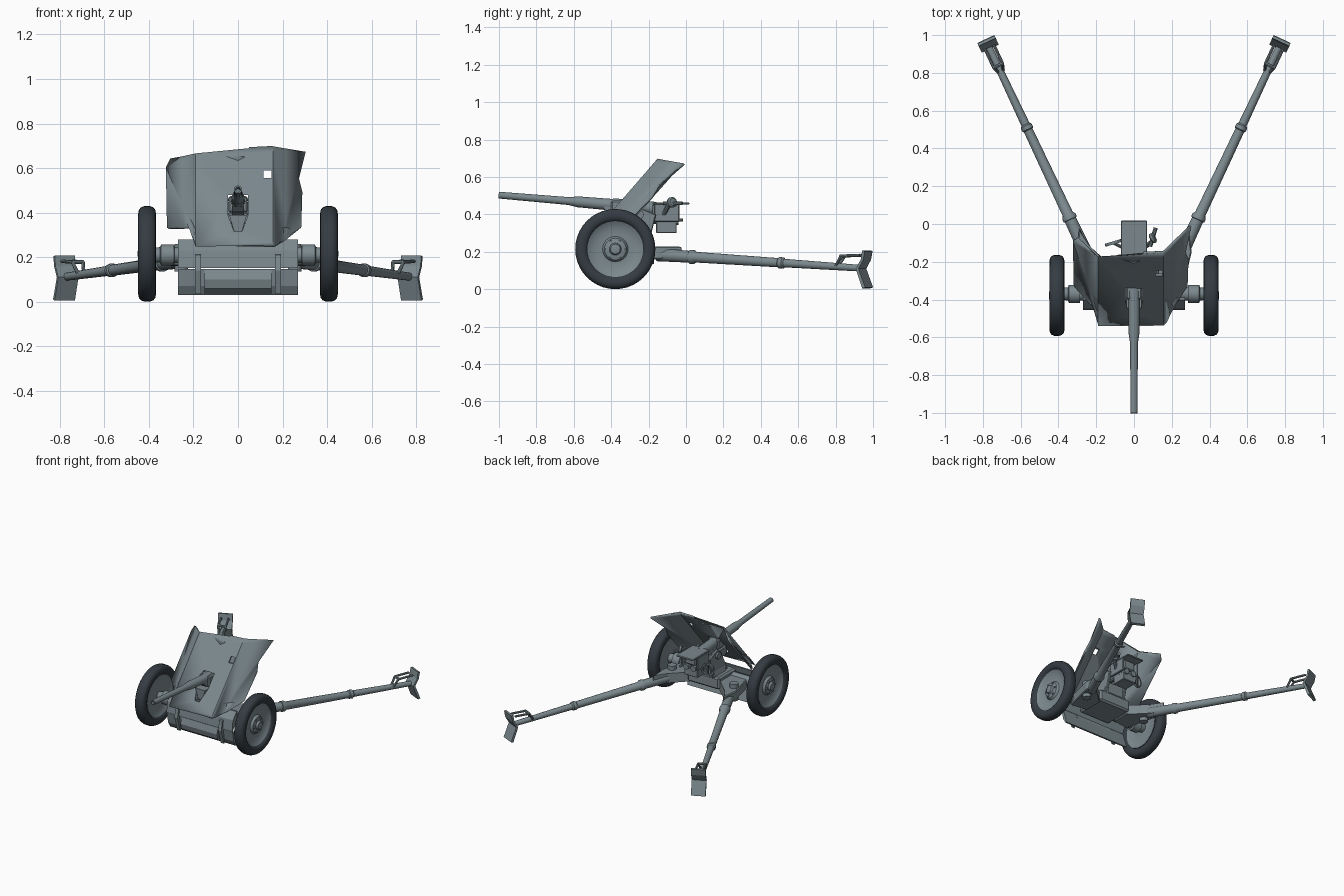
import bpy, bmesh, math
from mathutils import Vector

if "Cube" in bpy.data.objects:
    bpy.data.objects.remove(bpy.data.objects["Cube"])

def material(name, color):
    m = bpy.data.materials.new(name)
    m.diffuse_color = color
    m.use_nodes = True
    m.node_tree.nodes["Principled BSDF"].inputs["Base Color"].default_value = m.diffuse_color
    return m

STEEL = material("grey_steel", (0.2, 0.25, 0.27, 1))
RUBBER = material("dark_rubber", (0.035, 0.045, 0.055, 1))

def finish(name, bm, mat=STEEL, smooth=True):
    bmesh.ops.recalc_face_normals(bm, faces=bm.faces)
    me = bpy.data.meshes.new(name)
    bm.to_mesh(me)
    bm.free()
    ob = bpy.data.objects.new(name, me)
    bpy.context.collection.objects.link(ob)
    me.materials.append(mat)
    if smooth:
        bpy.ops.object.select_all(action='DESELECT')
        ob.select_set(True)
        bpy.context.view_layer.objects.active = ob
        bpy.ops.object.shade_smooth_by_angle(angle=math.radians(35))
    return ob

def lathe(name, origin, direction, profile, seg=16, mat=STEEL, loop=False):
    """Revolve (distance, radius) points around an axis."""
    rot = Vector(direction).to_track_quat('Z', 'Y')
    bm = bmesh.new()
    rings = []
    for d, r in profile:
        rings.append([bm.verts.new(Vector(origin) + rot @ Vector(
            (r * math.cos(2 * math.pi * i / seg), r * math.sin(2 * math.pi * i / seg), d))) for i in range(seg)])
    pairs = list(zip(rings, rings[1:])) + ([(rings[-1], rings[0])] if loop else [])
    for a, b in pairs:
        for i in range(seg):
            j = (i + 1) % seg
            bm.faces.new((a[i], a[j], b[j], b[i]))
    if not loop:
        bm.faces.new(rings[0])
        bm.faces.new(rings[-1])
    return finish(name, bm, mat)

def rod(name, a, b, r1, r2=None, seg=10):
    a, b = Vector(a), Vector(b)
    return lathe(name, a, b - a, [(0, r1), ((b - a).length, r1 if r2 is None else r2)], seg)

def prism(name, pts, origin, u, v, w, width, bevel=0):
    """Extrude a 2D profile (axes u, v) symmetrically along w."""
    u, v, w, o = Vector(u), Vector(v), Vector(w), Vector(origin)
    bm = bmesh.new()
    ends = [[bm.verts.new(o + u * p + v * q + w * k) for p, q in pts] for k in (-width / 2, width / 2)]
    bm.faces.new(ends[0])
    bm.faces.new(ends[1])
    for i in range(len(pts)):
        j = (i + 1) % len(pts)
        bm.faces.new((ends[0][i], ends[0][j], ends[1][j], ends[1][i]))
    if bevel:
        bmesh.ops.bevel(bm, geom=bm.edges[:], offset=bevel, segments=1, affect='EDGES')
    return finish(name, bm, smooth=False)

X, Y, Z = (1, 0, 0), (0, 1, 0), (0, 0, 1)

def box(name, x0, x1, y0, y1, z0, z1, bevel=0.004):
    return prism(name, [(y0, z0), (y1, z0), (y1, z1), (y0, z1)], ((x0 + x1) / 2, 0, 0), Y, Z, X, x1 - x0, bevel)

# Gun shield: flat outline folded back at the wings
outline = [(-.19, .25), (.17, .25), (.17, .33), (.28, .33), (.28, .41), (.285, .49), (.27, .55), (.285, .62),
           (.30, .67), (.15, .695), (.05, .69), (.03, .645), (0, .63), (-.07, .655), (-.19, .66), (-.30, .64),
           (-.32, .60), (-.30, .55), (-.31, .45), (-.315, .33), (-.19, .33)]
bm = bmesh.new()
bm.faces.new([bm.verts.new((x, 0, z)) for x, z in outline])
bmesh.ops.triangulate(bm, faces=bm.faces[:])
for x in (-.25, -.19, .155, .21):
    bmesh.ops.bisect_plane(bm, geom=bm.verts[:] + bm.edges[:] + bm.faces[:], plane_co=(x, 0, 0), plane_no=X)
for v in bm.verts:
    fold = max(0, v.co.x - .155, -.19 - v.co.x)
    v.co.y = -.147 - (.695 - v.co.z) * .87 + fold * 1.1
shield = finish("gun_shield", bm)
solid = shield.modifiers.new("thickness", 'SOLIDIFY')
solid.thickness, solid.offset = .012, 0
cutters = [("sight_cutter", [(.115, .555), (.15, .555), (.15, .59), (.115, .59)]),
           ("barrel_cutter", [(-.018, .315), (.018, .315), (.045, .39), (.045, .48), (-.045, .48), (-.045, .39)])]
for name, pts in cutters:
    c = prism(name, pts, (0, -.3, 0), X, Z, Y, .6)
    c.hide_render = True
    c.hide_set(True)
    b = shield.modifiers.new(name, 'BOOLEAN')
    b.operation, b.object = 'DIFFERENCE', c

# Barrel with stepped sleeve and hollow muzzle
aim = Vector((0, -1, .085)).normalized()
lathe("barrel", (0, -.16, .432), aim,
      [(0, .035), (.22, .035), (.24, .031), (.42, .029), (.47, .021), (.845, .018), (.845, .011), (.74, .011)], 20)

# Cradle trough, mantlet and lower cradle wedge
prism("cradle", [(0, -.055), (.33, -.045), (.36, -.02), (.36, .0), (0, .0)], (0, -.08, .42), aim, Z, X, .056)
box("mantlet", -.043, .043, -.40, -.32, .40, .475, .008)
prism("cradle_wedge", [(-.017, .315), (.017, .315), (.04, .39), (-.04, .39)], (0, -.39, 0), X, Z, Y, .11)

# Breech, recoil guard and gearboxes
box("breech_block", -.045, .045, -.18, -.045, .385, .455, .008)
box("recoil_guard_top", -.07, .07, -.18, .018, .452, .464)
for s in (-1, 1):
    box("recoil_guard_side", s * .064 - .006, s * .064 + .006, -.17, -.035, .36, .456)
    rod("recoil_cylinder", (s * .03, -.30, .375), (s * .03, -.04, .365), .022)
    prism("cradle_cheek", [(-.38, .24), (-.2, .24), (-.16, .40), (-.26, .44), (-.3, .40)], (s * .075, 0, 0), Y, Z, X, .02, .004)
    rod("trunnion", (s * .05, -.25, .40), (s * .1, -.25, .40), .025)
box("elevation_gearbox", -.06, .05, -.16, -.05, .30, .36)
rod("elevation_shaft", (.06, -.17, .37), (.06, -.015, .37), .009)
lathe("elevation_handwheel", (-.11, -.1, .36), (-.3, 1, 0), [(-.008, .045), (.008, .045), (.008, .035), (-.008, .035)], 20, loop=True)
rod("handwheel_axle", (-.05, -.13, .36), (-.11, -.1, .36), .008)
rod("handwheel_spoke", (-.11, -.1, .32), (-.11, -.1, .40), .006)

# Sight on the right of the breech
rod("sight_bracket", (.06, -.12, .40), (.10, -.09, .455), .012)
rod("sight_tube", (.085, -.12, .46), (.115, -.02, .46), .011)
lathe("sight_lens", (.1, -.075, .465), (1, .6, .2), [(-.012, .02), (-.006, .028), (.006, .028), (.012, .02)])

# Saddle and axle
box("saddle", -.13, .13, -.43, -.20, .17, .26, .012)
prism("pedestal", [(-.1, .25), (.1, .25), (.07, .34), (-.07, .34)], (0, -.27, 0), X, Z, Y, .14, .006)
rod("axle", (-.36, -.37, .21), (.36, -.37, .21), .034, seg=16)

# Lower front plates, centre bulge and hinge straps
prism("upper_apron", [(-.455, .152), (-.442, .152), (-.40, .24), (-.39, .28), (-.403, .28), (-.445, .23)], (0, 0, 0), Y, Z, X, .54)
prism("lower_apron", [(-.45, .148), (-.438, .148), (-.40, .03), (-.412, .03), (-.437, .07)], (0, 0, 0), Y, Z, X, .54)
prism("apron_bulge", [(-.449, .145), (-.43, .145), (-.42, .035), (-.452, .06), (-.463, .1)], (0, 0, 0), Y, Z, X, .3)
for s in (-1, 1):
    prism("hinge_strap", [(-.43, .04), (-.44, .035), (-.472, .14), (-.46, .21), (-.44, .215), (-.445, .14)],
          (s * .18, 0, 0), Y, Z, X, .026)

for s in (-1, 1):
    # Wheel: tyre, dished disc with hub, and inner axle drum
    hub = (s * .408, -.378, .215)
    tyre = []
    for i in range(14):
        a = 2 * math.pi * i / 14
        c, n = math.cos(a), math.sin(a)
        tyre.append((.04 * math.copysign(abs(c) ** .75, c), .18 + .035 * math.copysign(abs(n) ** .85, n)))
    lathe("tyre", hub, (s, 0, 0), tyre, 40, RUBBER, True)
    lathe("wheel_disc", hub, (s, 0, 0), [(-.02, .06), (-.015, .12), (-.03, .15), (.026, .155), (.018, .143), (.002, .11),
          (.004, .068), (.02, .058), (.026, .032), (.04, .026), (.042, .012)], 32)
    for k in range(6):
        a = k * math.pi / 3
        p = Vector(hub) + Vector((s * .01, .047 * math.cos(a), .047 * math.sin(a)))
        rod("wheel_bolt", p, p + Vector((s * .02, 0, 0)), .008, seg=6)
    lathe("axle_drum", (s * .27, -.37, .21), (s, 0, 0), [(0, .035), (.015, .036), (.017, .048), (.075, .048), (.08, .035), (.13, .03)], 20)

    # Trail leg with collars
    a, b = Vector((s * .255, -.15, .185)), Vector((s * .772, .945, .112))
    lathe("trail_leg", a, b - a, [(0, .036), (.19, .032), (.192, .038), (.212, .038), (.225, .029), (.715, .025),
          (.72, .031), (.742, .031), (.75, .023), (1.2, .018)], 14)
    prism("trail_bracket", [(s * .12, -.36), (s * .25, -.38), (s * .305, -.15), (s * .29, -.02), (s * .24, -.12), (s * .12, -.22)],
          (0, 0, .195), X, Y, Z, .07, .006)
    rod("trail_hinge_pin", (s * .255, -.2, .135), (s * .255, -.2, .26), .03, seg=12)

    # Spade: chevron plate across the leg end
    d = Vector((s * .423, .906, 0))
    w = Vector((.906, -s * .423, 0))
    end = Vector((s * .768, .943, 0))
    prism("spade", [(-.016, .11), (.014, .16), (.022, .207), (.037, .205), (.028, .158), (0, .11), (.04, .01), (.022, .005)],
          end, d, Z, w, .1)

    # Lifting handle loop on the trail end
    for k in (-1, 1):
        path = [end + d * u + w * (k * q) + Vector((0, 0, z)) for u, q, z in
                ((-.15, .014, .125), (-.115, .026, .178), (-.005, .026, .182))]
        rod("handle_leg", path[0], path[1], .008, seg=8)
        rod("handle_rail", path[1], path[2], .008, seg=8)
    rod("handle_grip", end - d * .115 - w * .028 + Vector((0, 0, .178)), end - d * .115 + w * .028 + Vector((0, 0, .178)), .009, seg=8)
